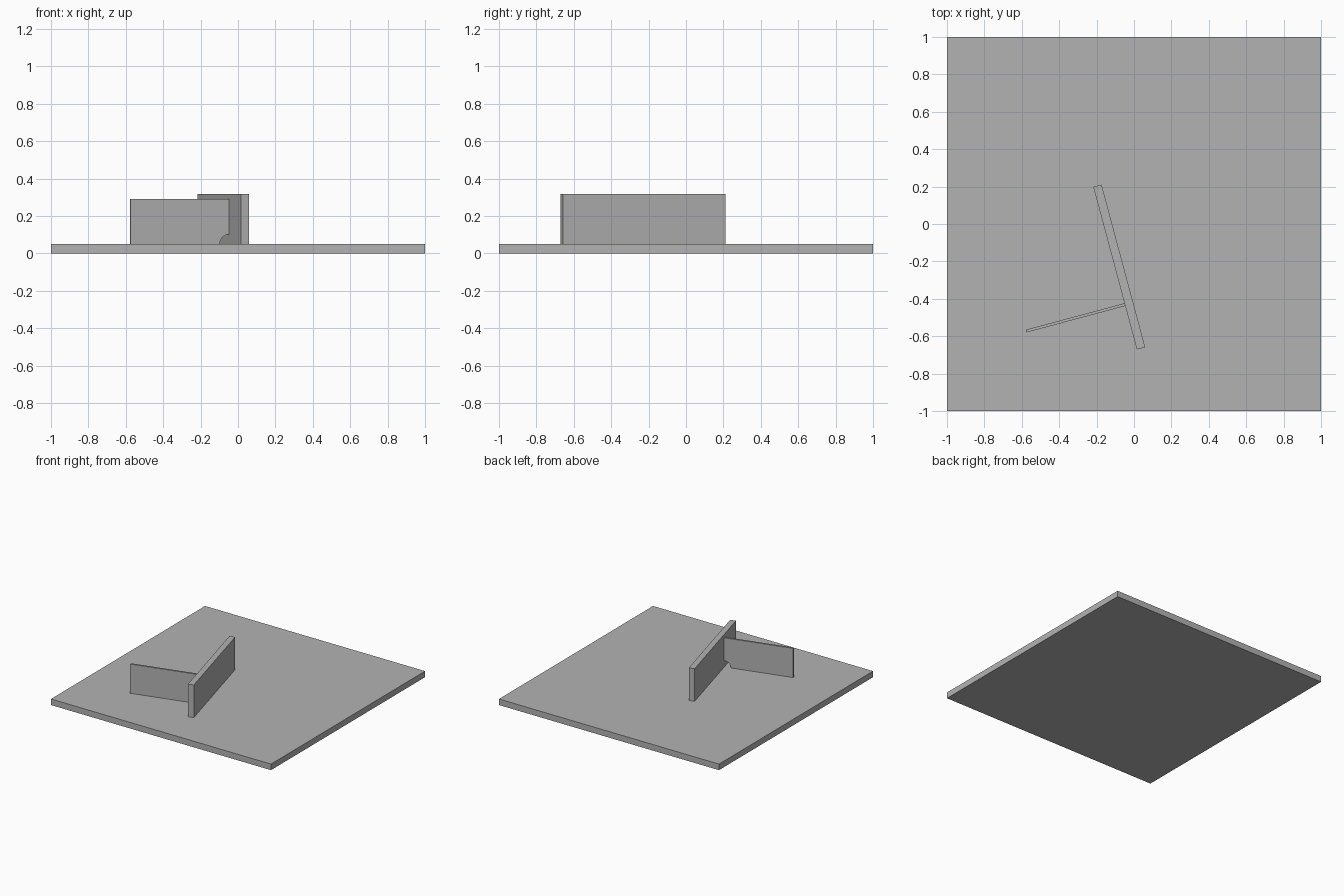
import bpy
import bmesh
import math
from mathutils import Matrix

cube = bpy.data.objects.get("Cube")
if cube:
    bpy.data.objects.remove(cube, do_unlink=True)

grey = bpy.data.materials.new("plain grey")
grey.use_nodes = True
colour = (0.45, 0.45, 0.45, 1)
grey.diffuse_color = colour
grey.node_tree.nodes["Principled BSDF"].inputs["Base Color"].default_value = colour

BASE_TOP = 0.05
WALL_THICK = 0.046
# Shared frame of the two upright plates, turned about z
FRAME = Matrix.Translation((-0.079, -0.23, BASE_TOP)) @ Matrix.Rotation(math.radians(15), 4, "Z")


def extrude_profile(name, points, direction, matrix):
    """Extrude a flat outline along a direction into a solid object."""
    bm = bmesh.new()
    face = bm.faces.new([bm.verts.new(p) for p in points])
    extruded = bmesh.ops.extrude_face_region(bm, geom=[face])["geom"]
    moved = [g for g in extruded if isinstance(g, bmesh.types.BMVert)]
    bmesh.ops.translate(bm, verts=moved, vec=direction)
    bmesh.ops.recalc_face_normals(bm, faces=bm.faces)
    mesh = bpy.data.meshes.new(name)
    bm.to_mesh(mesh)
    bm.free()
    mesh.materials.append(grey)
    obj = bpy.data.objects.new(name, mesh)
    obj.matrix_world = matrix
    bpy.context.collection.objects.link(obj)
    return obj


def rectangle(half_x, half_y):
    return [(-half_x, -half_y, 0), (half_x, -half_y, 0), (half_x, half_y, 0), (-half_x, half_y, 0)]


# Square base plate
extrude_profile("base_plate", rectangle(1, 1), (0, 0, BASE_TOP), Matrix())

# Thick upright plate
extrude_profile("upright_plate", rectangle(WALL_THICK / 2, 0.45), (0, 0, 0.268), FRAME)

# Thin stiffener with a quarter-round notch at its inner lower corner
inner, outer, height, notch = -WALL_THICK / 2, -0.569, 0.24, 0.052
thick, along = 0.015, -0.202
steps = 12
outline = [(inner, height), (outer, height), (outer, 0)]
for i in range(steps + 1):
    a = math.pi / 2 * i / steps
    outline.append((inner - notch * math.cos(a), notch * math.sin(a)))
extrude_profile("stiffener", [(x, along - thick / 2, z) for x, z in outline], (0, thick, 0), FRAME)
